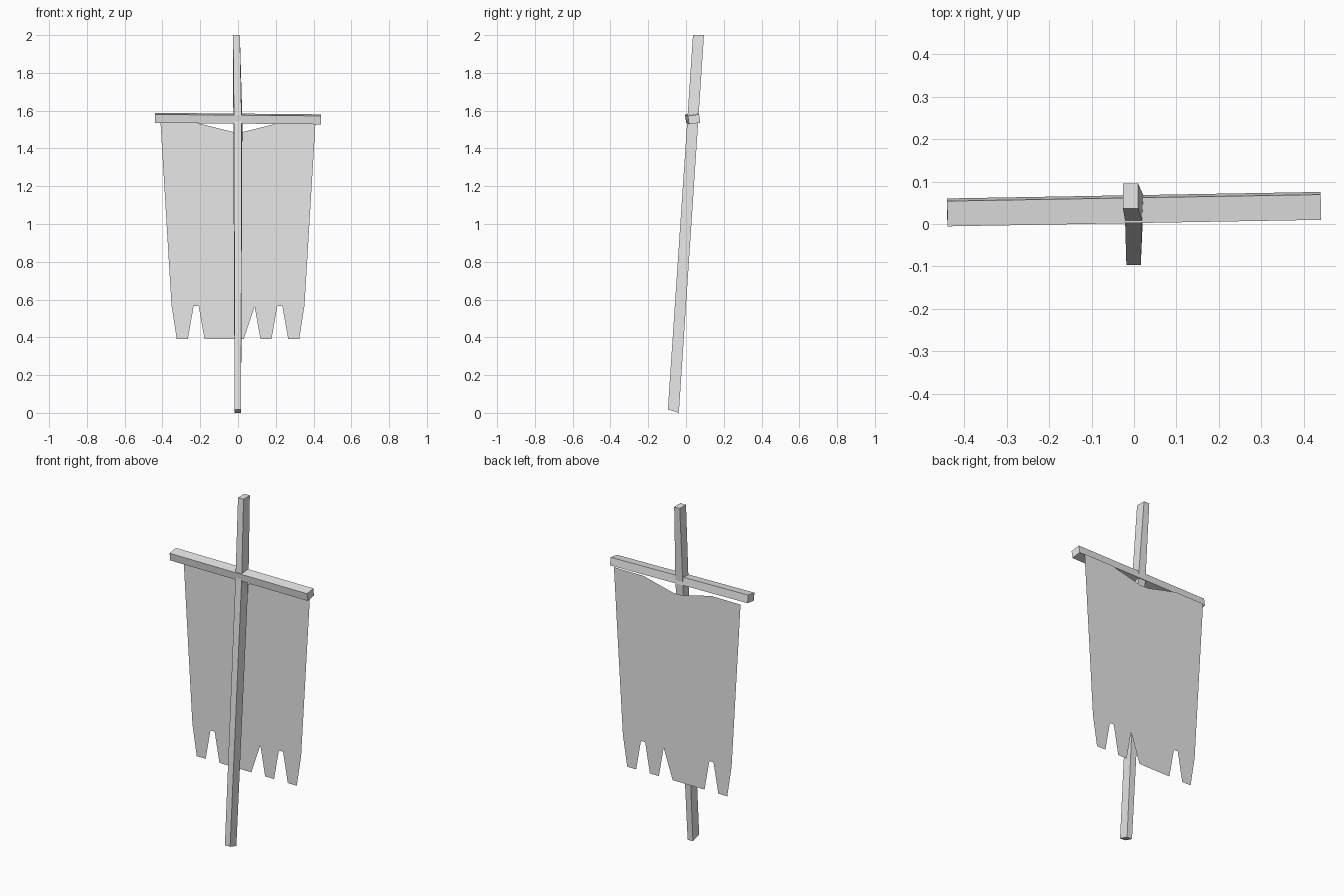
import bpy, bmesh
from math import radians
from mathutils import Matrix

cube = bpy.data.objects.get("Cube")
if cube:
    bpy.data.objects.remove(cube, do_unlink=True)

grey = bpy.data.materials.new("plain_grey")
grey.use_nodes = True
grey.diffuse_color = (0.8, 0.8, 0.8, 1)
grey.node_tree.nodes["Principled BSDF"].inputs["Base Color"].default_value = (0.8, 0.8, 0.8, 1)


def add_object(name, bm):
    mesh = bpy.data.meshes.new(name)
    bm.to_mesh(mesh)
    bm.free()
    mesh.materials.append(grey)
    obj = bpy.data.objects.new(name, mesh)
    bpy.context.collection.objects.link(obj)
    return obj


# Leaning pole: square rings of (z, left x, right x, centre y, front rise, back flare)
bm = bmesh.new()
rings = []
for z, x0, x1, y, rise, flare in [
    (0.0, -0.018, 0.016, -0.067, 0.018, 0.0),
    (1.55, -0.021, 0.019, 0.036, 0.0, 0.004),
    (2.0, -0.026, 0.01, 0.066, 0.0, 0.0),
]:
    d = 0.029
    corners = [(x0, y - d, z + rise), (x1, y - d, z + rise),
               (x1 + flare, y + d, z), (x0 - flare, y + d, z)]
    rings.append([bm.verts.new(c) for c in corners])
for low, high in zip(rings, rings[1:]):
    for i in range(4):
        j = (i + 1) % 4
        bm.faces.new((low[i], low[j], high[j], high[i]))
bm.faces.new(rings[0][::-1])
bm.faces.new(rings[-1])
add_object("pole", bm)

# Crossbar, slightly askew
bm = bmesh.new()
bmesh.ops.create_cube(bm, size=1, matrix=Matrix.Diagonal((0.88, 0.06, 0.045, 1)))
bar = add_object("crossbar", bm)
bar.location = (0, 0.035, 1.558)
bar.rotation_euler = (radians(8), radians(0.5), radians(1))

# Banner cloth: a thin sheet with a sagging top and ragged teeth, mirrored in x
half = [(0.028, 1.488), (0.22, 1.535), (0.41, 1.535), (0.352, 0.57)]
for centre in (0.295, 0.148):
    half += [(centre + 0.029, 0.39), (centre - 0.029, 0.39),
             (centre - 0.06, 0.565), (centre - 0.087, 0.565)]
half.append((0.03, 0.39))
outline = half + [(-x, z) for x, z in reversed(half)]
bm = bmesh.new()
sheet = bm.faces.new([bm.verts.new((x, 0.081, z)) for x, z in outline])
bmesh.ops.triangulate(bm, faces=[sheet])
add_object("banner_cloth", bm)
